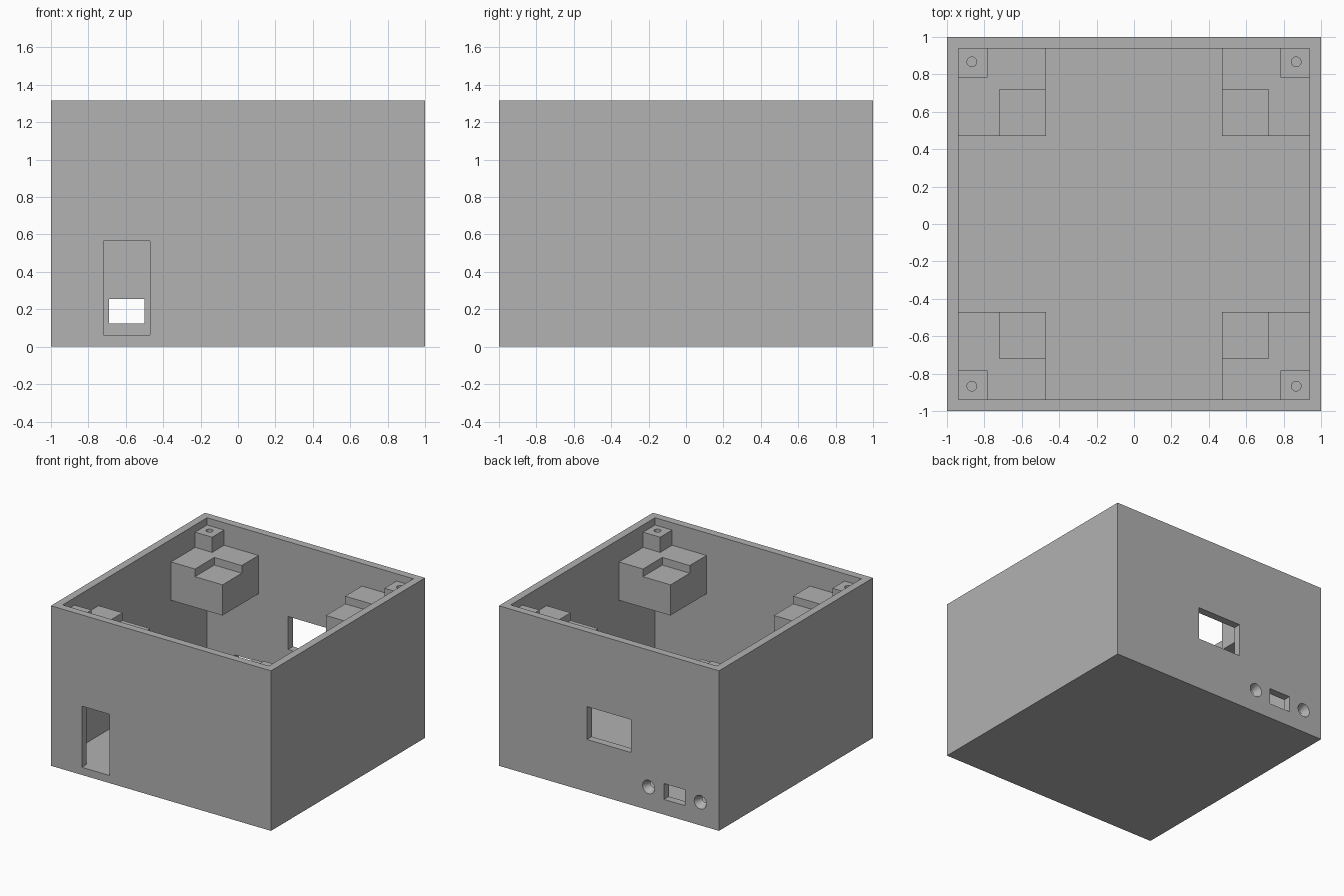
import bpy
import bmesh
from math import radians
from mathutils import Matrix

cube = bpy.data.objects.get("Cube")
if cube:
    bpy.data.objects.remove(cube, do_unlink=True)

grey = bpy.data.materials.new("plain grey")
grey.use_nodes = True
grey.diffuse_color = (0.445, 0.445, 0.445, 1)
grey.node_tree.nodes["Principled BSDF"].inputs["Base Color"].default_value = grey.diffuse_color

HEIGHT = 1.315
WALL = 0.0625
INNER = 1 - WALL


def to_object(name, bm):
    bmesh.ops.recalc_face_normals(bm, faces=bm.faces)
    mesh = bpy.data.meshes.new(name)
    bm.to_mesh(mesh)
    bm.free()
    mesh.materials.append(grey)
    obj = bpy.data.objects.new(name, mesh)
    bpy.context.collection.objects.link(obj)
    return obj


def box(name, xs, ys, zs):
    """Box between the given limits on each axis."""
    bm = bmesh.new()
    bmesh.ops.create_cube(bm, size=1)
    spans = [sorted(s) for s in (xs, ys, zs)]
    for v in bm.verts:
        v.co = [(a + b) / 2 + c * (b - a) for c, (a, b) in zip(v.co, spans)]
    return to_object(name, bm)


def cone(name, centre, r1, r2, depth, tilt=0):
    bm = bmesh.new()
    place = Matrix.Translation(centre) @ Matrix.Rotation(radians(tilt), 4, "X")
    bmesh.ops.create_cone(bm, cap_ends=True, segments=32, radius1=r1,
                          radius2=r2, depth=depth, matrix=place)
    return to_object(name, bm)


def combine(target, tool, operation="DIFFERENCE"):
    """Apply a boolean and discard the tool."""
    tool.hide_render = True
    mod = target.modifiers.new("boolean", "BOOLEAN")
    mod.operation = operation
    mod.solver = "EXACT"
    mod.object = tool
    bpy.context.view_layer.objects.active = target
    bpy.ops.object.modifier_apply(modifier=mod.name)
    bpy.data.objects.remove(tool, do_unlink=True)


def finish(obj):
    bpy.ops.object.select_all(action="DESELECT")
    obj.select_set(True)
    bpy.context.view_layer.objects.active = obj
    bpy.ops.object.shade_smooth_by_angle(angle=radians(30))


# Open-topped case
case = box("case", (-1, 1), (-1, 1), (0, HEIGHT))
combine(case, box("cavity", (-INNER, INNER), (-INNER, INNER), (WALL, HEIGHT + 0.2)))

# Front doorway, level with the floor
combine(case, box("doorway", (-0.72, -0.47), (-1.1, -0.9), (WALL, 0.565)))

# Rear window and small socket opening
combine(case, box("window", (-0.2, 0.2), (0.9, 1.1), (0.43, 0.70)))
combine(case, box("socket", (-0.69, -0.5), (0.9, 1.1), (0.125, 0.255)))

# Countersunk holes either side of the socket, widening outwards
for side in (-1, 1):
    combine(case, cone("countersink", (-0.595 + side * 0.235, 1 - WALL / 2, 0.19),
                       0.021, 0.06, WALL + 0.02, tilt=-90))
finish(case)

# Notched bracket with a drilled lid post in each corner
for sx, x_name in ((-1, "right"), (1, "left")):
    for sy, y_name in ((-1, "front"), (1, "back")):
        bracket = box(f"{y_name}_{x_name}_bracket", (sx * 0.47, sx * INNER),
                      (sy * 0.47, sy * INNER), (0.815, 1.13))
        combine(bracket, box("notch", (sx * 0.4, sx * 0.72),
                             (sy * 0.4, sy * 0.72), (1.067, 1.3)))
        finish(bracket)
        post = box(f"{y_name}_{x_name}_lid_post", (sx * 0.783, sx * INNER),
                   (sy * 0.783, sy * INNER), (1.13, 1.255))
        combine(post, cone("bore", (sx * 0.867, sy * 0.867, 1.25), 0.026, 0.026, 0.2))
        finish(post)
